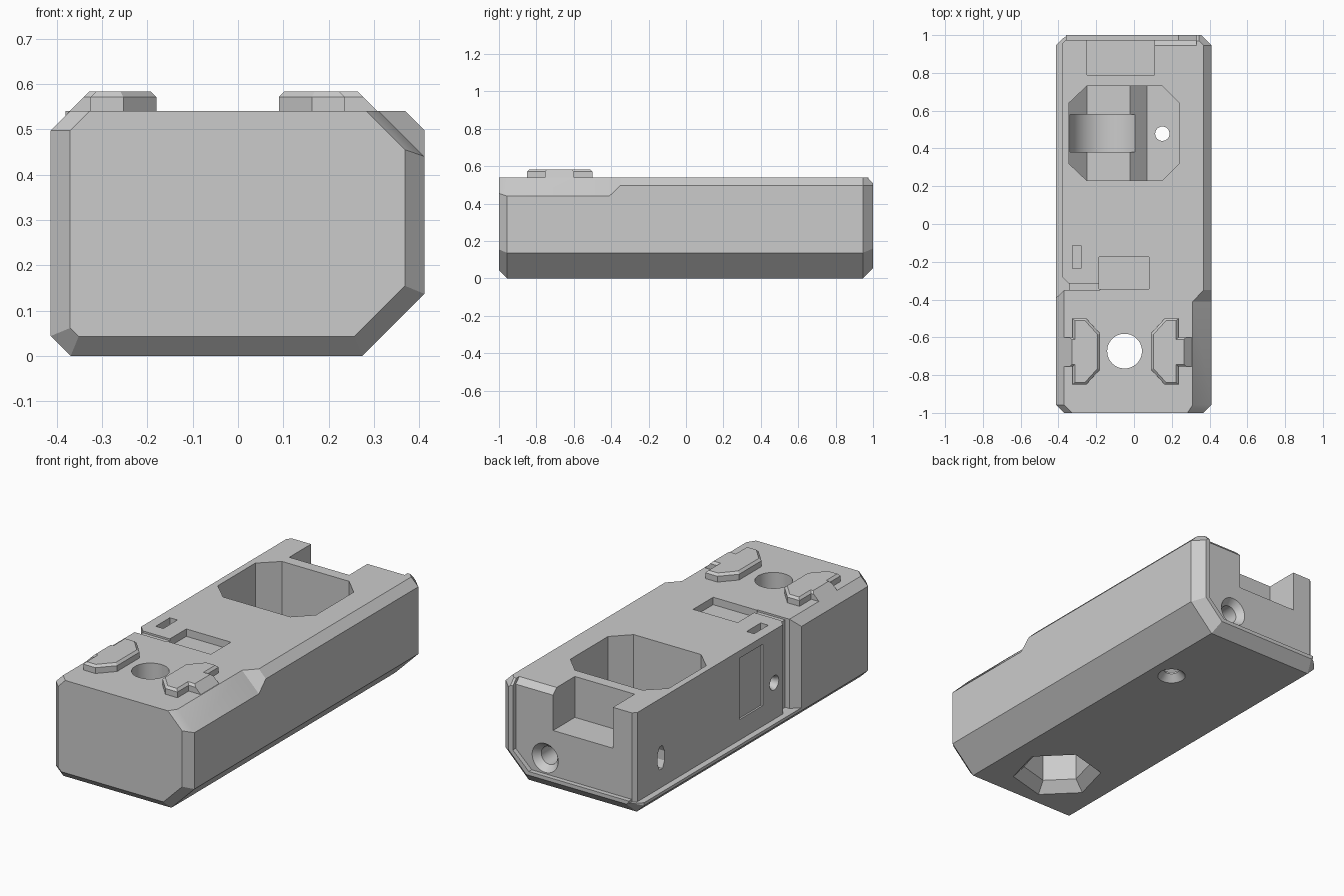
import bpy, bmesh, math

cube = bpy.data.objects.get("Cube")
if cube:
    bpy.data.objects.remove(cube, do_unlink=True)

GREY = (0.6, 0.6, 0.6, 1)
mat = bpy.data.materials.new("plain_grey")
mat.use_nodes = True
mat.diffuse_color = GREY
mat.node_tree.nodes["Principled BSDF"].inputs["Base Color"].default_value = GREY


def loft(name, rings):
    """Closed solid through rings that share one point count."""
    bm = bmesh.new()
    loops = [[bm.verts.new(p) for p in ring] for ring in rings]
    n = len(loops[0])
    for a, b in zip(loops, loops[1:]):
        for i in range(n):
            j = (i + 1) % n
            bm.faces.new((a[i], a[j], b[j], b[i]))
    bm.faces.new(loops[0])
    bm.faces.new(loops[-1])
    bmesh.ops.recalc_face_normals(bm, faces=bm.faces)
    me = bpy.data.meshes.new(name)
    bm.to_mesh(me)
    bm.free()
    me.materials.append(mat)
    ob = bpy.data.objects.new(name, me)
    bpy.context.collection.objects.link(ob)
    return ob


def ring(pts, axis, w):
    place = {"x": lambda u, v: (w, u, v),
             "y": lambda u, v: (u, w, v),
             "z": lambda u, v: (u, v, w)}[axis]
    return [place(u, v) for u, v in pts]


def prism(name, pts, axis, a, b):
    return loft(name, [ring(pts, axis, a), ring(pts, axis, b)])


def rect(u0, u1, v0, v1):
    return [(u0, v0), (u1, v0), (u1, v1), (u0, v1)]


def circle(u, v, r, n=48, turn=0, stretch=1):
    angles = [turn + math.tau * i / n for i in range(n)]
    return [(u + r * math.cos(a), v + r * stretch * math.sin(a)) for a in angles]


def bore(name, u, v, axis, steps, n=48, turn=0):
    """Stepped or tapered hole from (radius, position) pairs."""
    return loft(name, [ring(circle(u, v, r, n, turn), axis, w) for r, w in steps])


def cut(target, cutter):
    cutter.hide_render = True
    mod = target.modifiers.new("cut", "BOOLEAN")
    mod.operation = "DIFFERENCE"
    mod.solver = "EXACT"
    mod.object = cutter
    bpy.context.view_layer.objects.active = target
    bpy.ops.object.modifier_apply(modifier=mod.name)
    bpy.data.objects.remove(cutter, do_unlink=True)


# Chamfered main body, lofted from front to back
TOP, LEFT, RIGHT = 0.54, -0.413, 0.411


def section(y, inset, top_right, top_left=0.043):
    l, r, k = LEFT + inset, RIGHT - inset, 0.59 * inset
    bl, br = 0.044 - k, 0.137 - k
    return ring([(l + bl, inset), (r - br, inset), (r, inset + br),
                 (r, TOP - top_right), (r - top_right, TOP),
                 (l + top_left, TOP), (l, TOP - top_left), (l, inset + bl)], "y", y)


body = loft("body", [section(-1, 0.043, 0.085), section(-0.957, 0, 0.1),
                     section(-0.41, 0, 0.1), section(-0.35, 0, 0.042),
                     section(-0.33, 0, 0.042, 0.02), section(0.945, 0, 0.042, 0.02),
                     section(1, 0.055, 0.042, 0.02)])

# Recessed left panel with the groove behind the front block
cut(body, prism("left_recess", [(-0.45, -0.427), (-0.37, -0.35), (-0.345, -0.35),
                                (-0.345, -0.315), (-0.38, -0.28), (-0.38, 0.955),
                                (-0.36, 0.975), (-0.36, 1.1), (-0.45, 1.1)],
                "z", 0.06, 0.6))
# Recessed back panel inside its rim
cut(body, prism("back_recess", [(-0.5, 0.075), (0.235, 0.075), (0.33, 0.165),
                                (0.33, 0.6), (-0.5, 0.6)], "y", 0.975, 1.1))
# Chamfers along the upper back edge
cut(body, prism("panel_chamfer", [(0.925, 0.56), (0.985, 0.5), (0.985, 0.56)],
                "x", 0.1, 0.33))
cut(body, prism("rim_chamfer", [(0.95, 0.56), (1.02, 0.49), (1.02, 0.56)],
                "x", 0.325, 0.5))
# Notch at the back
cut(body, prism("back_notch", rect(-0.248, 0.108, 0.32, 0.7), "y", 0.79, 1.1))

# Deep eight-sided pocket with stepped floor and round cradle
pocket = prism("pocket", [(-0.345, 0.32), (-0.25, 0.23), (0.15, 0.23), (0.24, 0.32),
                          (0.24, 0.64), (0.15, 0.73), (-0.25, 0.73), (-0.345, 0.64)],
               "z", 0.045, 0.7)
cut(pocket, prism("ledge", [(-0.5, -0.1), (-0.5, 0.23), (-0.345, 0.23), (-0.25, 0.135),
                            (-0.02, 0.135), (0.07, 0.045), (0.07, -0.1)], "y", 0, 1))
cut(body, pocket)
cut(body, prism("cradle", circle(-0.137, 0.26, 0.206, 64), "y", 0.38, 0.58))

# Shallow pockets in the top
cut(body, prism("top_window", rect(-0.185, 0.08, -0.345, -0.175), "z", 0.5, 0.6))
cut(body, prism("top_slot", rect(-0.325, -0.28, -0.235, -0.115), "z", 0.46, 0.6))
cut(body, prism("top_groove", rect(-0.36, -0.18, -0.35, -0.315), "z", 0.53, 0.6))

# Front through hole and its six-sided nut pocket below
cut(body, bore("front_hole", -0.05, -0.673, "z", [(0.092, -0.1), (0.092, 0.7)]))
cut(body, bore("nut_pocket", -0.05, -0.673, "z",
               [(0.235, -0.01), (0.17, 0.055), (0.17, 0.25)], 6, math.radians(15)))
# Screw holes: pocket floor, back and left side
cut(body, bore("floor_hole", 0.15, 0.478, "z",
               [(0.08, -0.01), (0.038, 0.035), (0.038, 0.2)], 32))
cut(body, bore("back_hole", 0.155, 0.16, "y",
               [(0.082, 0.98), (0.048, 0.94), (0.048, 0.7)], 32))
cut(body, bore("side_hole", -0.207, 0.256, "x",
               [(0.047, -0.4), (0.03, -0.36), (0.03, -0.25)], 32))
cut(body, prism("side_slot", circle(0.755, 0.22, 0.032, 8, math.pi / 8, 2.1),
                "x", -0.45, -0.3))
# Inset blank plate area on the left side
cut(body, prism("plate_inset", rect(-0.11, 0.09, 0.17, 0.5), "x", -0.45, -0.37))


# Raised grip pads, mirrored about the front hole
def pad(name, side, tab):
    def outline(d):
        return [(0.135 + d, -0.58 - d / 2), (0.208 + d / 2, -0.5 - d),
                (0.28 - d, -0.5 - d), (0.28 - d, -0.6 - d),
                (tab, -0.6 - d), (tab, -0.755 + d), (0.28 - d, -0.755 + d),
                (0.28 - d, -0.85 + d), (0.208 + d / 2, -0.85 + d),
                (0.135 + d, -0.77 + d / 2)]

    def layer(d, z, slope):
        pts = [(-0.045 + side * (u - (slope if u == tab else 0)), v)
               for u, v in outline(d)]
        return ring(pts, "z", z)

    return loft(name, [layer(0, TOP - 0.005, -0.005), layer(0, 0.571, 0.031),
                       layer(0.012, 0.583, 0.043)])


pads = [pad("left_pad", 1, 0.352), pad("right_pad", -1, 0.326)]

# Smooth bores, crisp edges
bpy.ops.object.select_all(action="DESELECT")
for ob in [body] + pads:
    ob.select_set(True)
bpy.context.view_layer.objects.active = body
bpy.ops.object.shade_smooth_by_angle(angle=math.radians(25))
